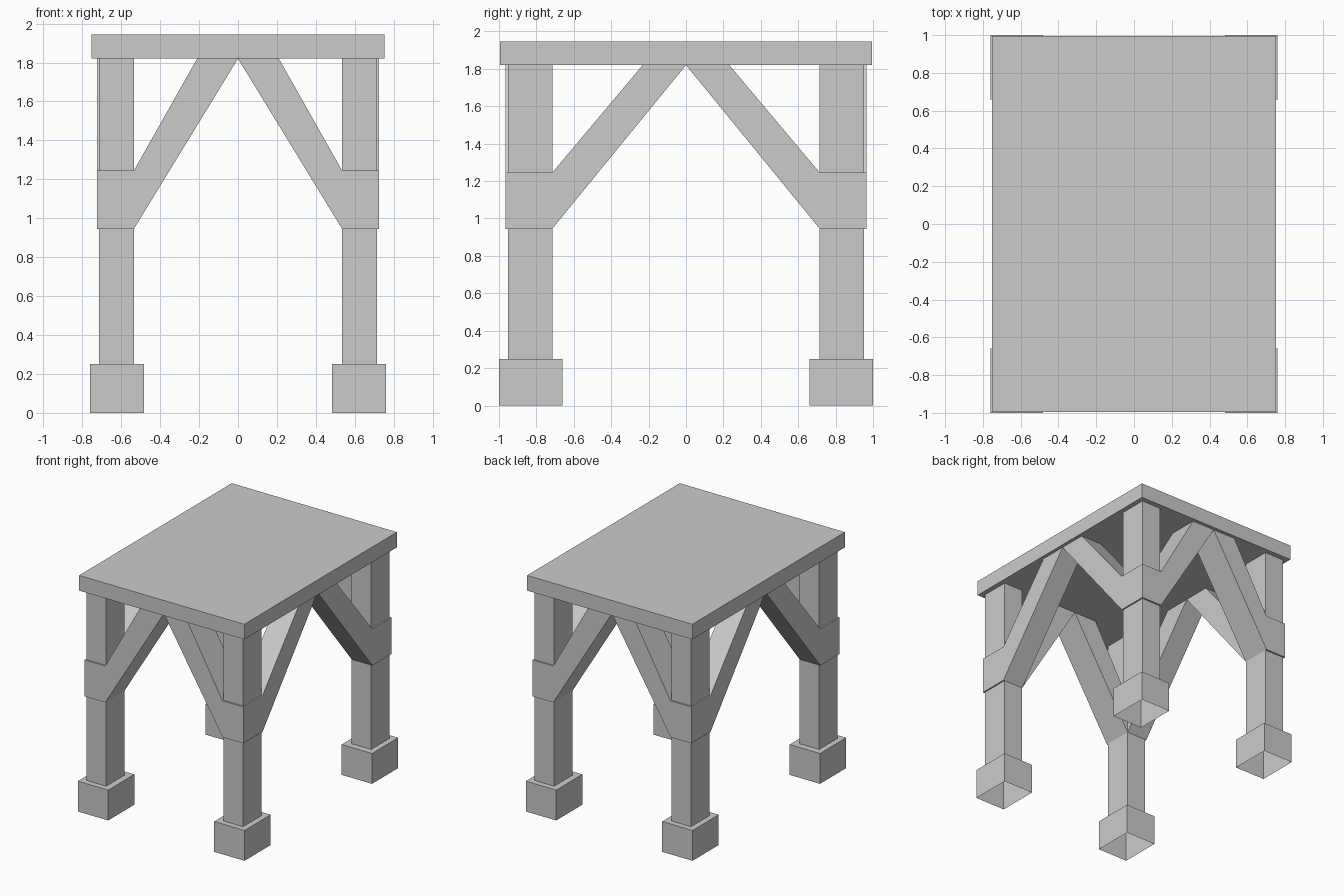
import bpy, bmesh

if "Cube" in bpy.data.objects:
    bpy.data.objects.remove(bpy.data.objects["Cube"])


def finish(name, bm, mirror):
    bmesh.ops.recalc_face_normals(bm, faces=bm.faces)
    mesh = bpy.data.meshes.new(name)
    bm.to_mesh(mesh)
    bm.free()
    obj = bpy.data.objects.new(name, mesh)
    bpy.context.collection.objects.link(obj)
    if mirror:
        mod = obj.modifiers.new("four_corners", 'MIRROR')
        mod.use_axis = (True, True, False)
        mod.use_mirror_merge = False
    return obj


def prism(name, profile, depth, place, mirror=True, open_bottom=False):
    """Extrude a 2D profile between two depths; place() maps (u, v, d) to xyz."""
    bm = bmesh.new()
    rings = [[bm.verts.new(place(u, v, d)) for u, v in profile] for d in depth]
    if not open_bottom:
        bm.faces.new(rings[0])
    bm.faces.new(rings[1])
    n = len(profile)
    for i in range(n):
        j = (i + 1) % n
        bm.faces.new((rings[0][i], rings[0][j], rings[1][j], rings[1][i]))
    return finish(name, bm, mirror)


def box(name, x, y, z, **kw):
    rect = [(x[0], y[0]), (x[1], y[0]), (x[1], y[1]), (x[0], y[1])]
    return prism(name, rect, z, lambda u, v, d: (u, v, d), **kw)


TOP = 1.82            # underside of the slab
LOW, HIGH = 0.945, 1.245   # collar band
PX, PY = 0.535, 0.715      # inner faces of the posts

# Top slab
box("top_slab", (-0.753, 0.753), (-0.994, 0.994), (TOP, 1.945), mirror=False)

# Corner legs: hollow foot, lower post, collar, upper post
box("feet", (0.483, 0.76), (0.66, 1.0), (0, 0.25), open_bottom=True)
box("lower_posts", (PX, 0.713), (PY, 0.952), (0.25, LOW))
box("collars", (PX, 0.725), (PY, 0.965), (LOW, HIGH))
box("upper_posts", (PX, 0.713), (PY, 0.952), (HIGH, TOP))

# Diagonal braces along the front/back and along the sides
prism("front_back_braces", [(PX, LOW), (PX, HIGH), (0.21, TOP), (0, TOP)],
      (PY, 0.965), lambda u, v, d: (u, d, v))
prism("side_braces", [(PY, LOW), (PY, HIGH), (0.232, TOP), (0, TOP)],
      (PX, 0.725), lambda u, v, d: (d, u, v))
